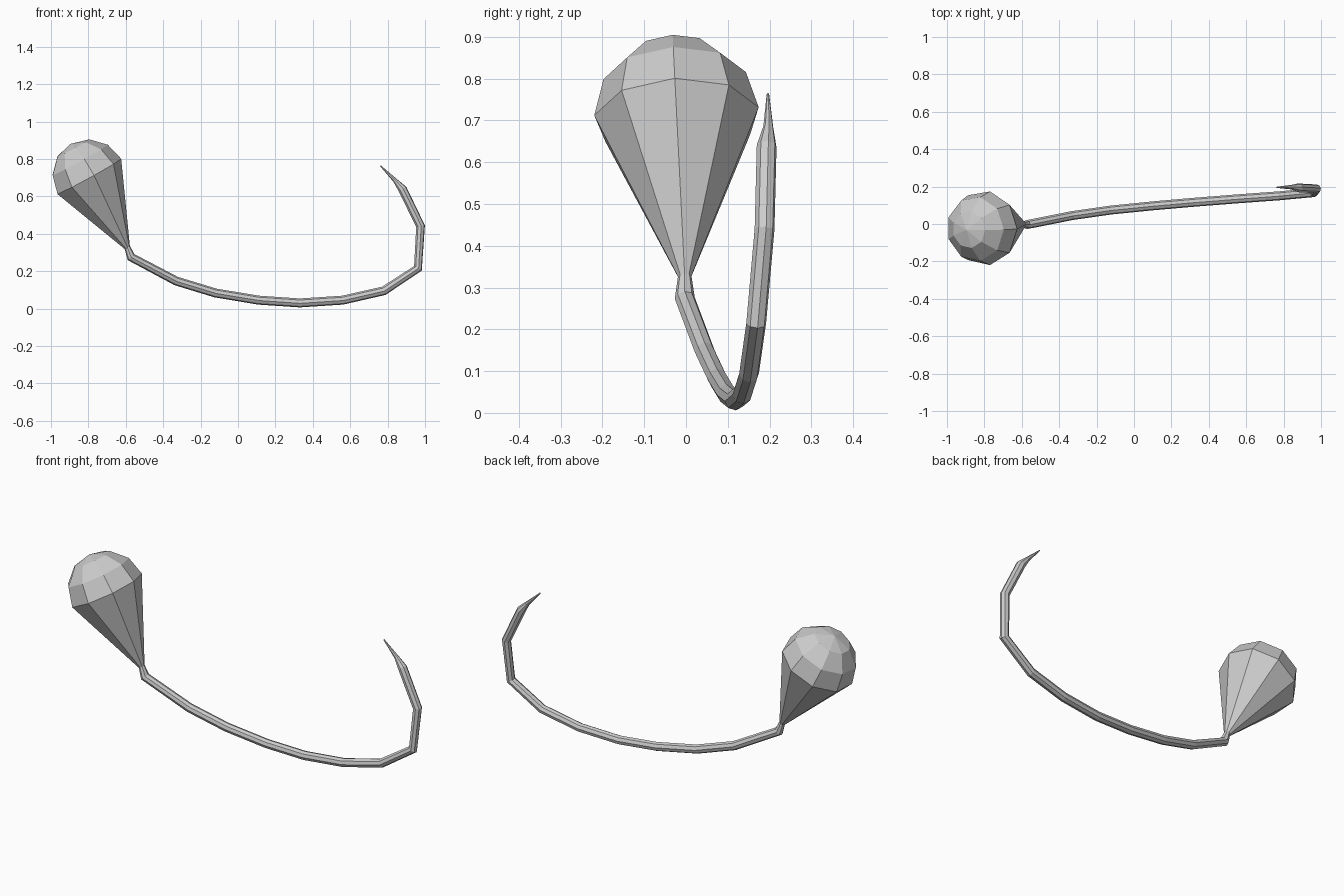
import bpy, bmesh, math
from mathutils import Vector

if "Cube" in bpy.data.objects:
    bpy.data.objects.remove(bpy.data.objects["Cube"])


def skin_rings(name, rings, end_point=None):
    """Bridge a list of vertex rings into one flat shaded mesh."""
    bm = bmesh.new()
    loops = [[bm.verts.new(p) for p in ring] for ring in rings]
    n = len(loops[0])
    for a, b in zip(loops, loops[1:]):
        for i in range(n):
            j = (i + 1) % n
            bm.faces.new((a[i], a[j], b[j], b[i]))
    bm.faces.new(loops[0][::-1])
    if end_point is None:
        bm.faces.new(loops[-1])
    else:
        pole = bm.verts.new(end_point)
        for i in range(n):
            bm.faces.new((loops[-1][i], loops[-1][(i + 1) % n], pole))
    bmesh.ops.recalc_face_normals(bm, faces=bm.faces)
    mesh = bpy.data.meshes.new(name)
    bm.to_mesh(mesh)
    bm.free()
    obj = bpy.data.objects.new(name, mesh)
    bpy.context.collection.objects.link(obj)
    return obj


def ring(center, u, v, r, sides):
    return [center + r * (math.cos(t) * u + math.sin(t) * v)
            for t in (2 * math.pi * i / sides for i in range(sides))]


# Balloon: nine-sided cone with a hemispherical dome, leaning left
neck = Vector((-0.592, -0.003, 0.325))
middle = Vector((-0.80, -0.022, 0.705))
R = 0.2
axis = (middle - neck).normalized()
u = Vector((1, 0, 0))
u = (u - axis * u.dot(axis)).normalized()
v = axis.cross(u)
rings = [ring(neck, u, v, 0.016, 9)]
for deg in (0, 30, 60):
    e = math.radians(deg)
    rings.append(ring(middle + axis * R * math.sin(e), u, v, R * math.cos(e), 9))
skin_rings("balloon", rings, middle + axis * R)

# String: tube swept along a curved path, tapering at the free end (x, y, z, radius)
path = [
    (-0.592, -0.003, 0.328, 0.016), (-0.572, -0.003, 0.275, 0.024),
    (-0.33, 0.045, 0.147, 0.024), (-0.12, 0.075, 0.083, 0.024),
    (0.11, 0.098, 0.045, 0.024), (0.33, 0.117, 0.030, 0.024),
    (0.56, 0.135, 0.045, 0.024), (0.78, 0.151, 0.095, 0.024),
    (0.962, 0.168, 0.215, 0.024), (0.976, 0.188, 0.44, 0.024),
    (0.88, 0.193, 0.638, 0.024), (0.84, 0.197, 0.685, 0.012),
    (0.762, 0.196, 0.763, 0.003),
]
pts = [Vector(p[:3]) for p in path]
side = Vector((0, 1, 0))
rings = []
for i, p in enumerate(pts):
    before = (p - pts[i - 1]).normalized() if i else Vector()
    after = (pts[i + 1] - p).normalized() if i < len(pts) - 1 else Vector()
    tangent = (before + after).normalized()
    side = (side - tangent * side.dot(tangent)).normalized()
    rings.append(ring(p, side, tangent.cross(side), path[i][3], 8))
skin_rings("string", rings)
